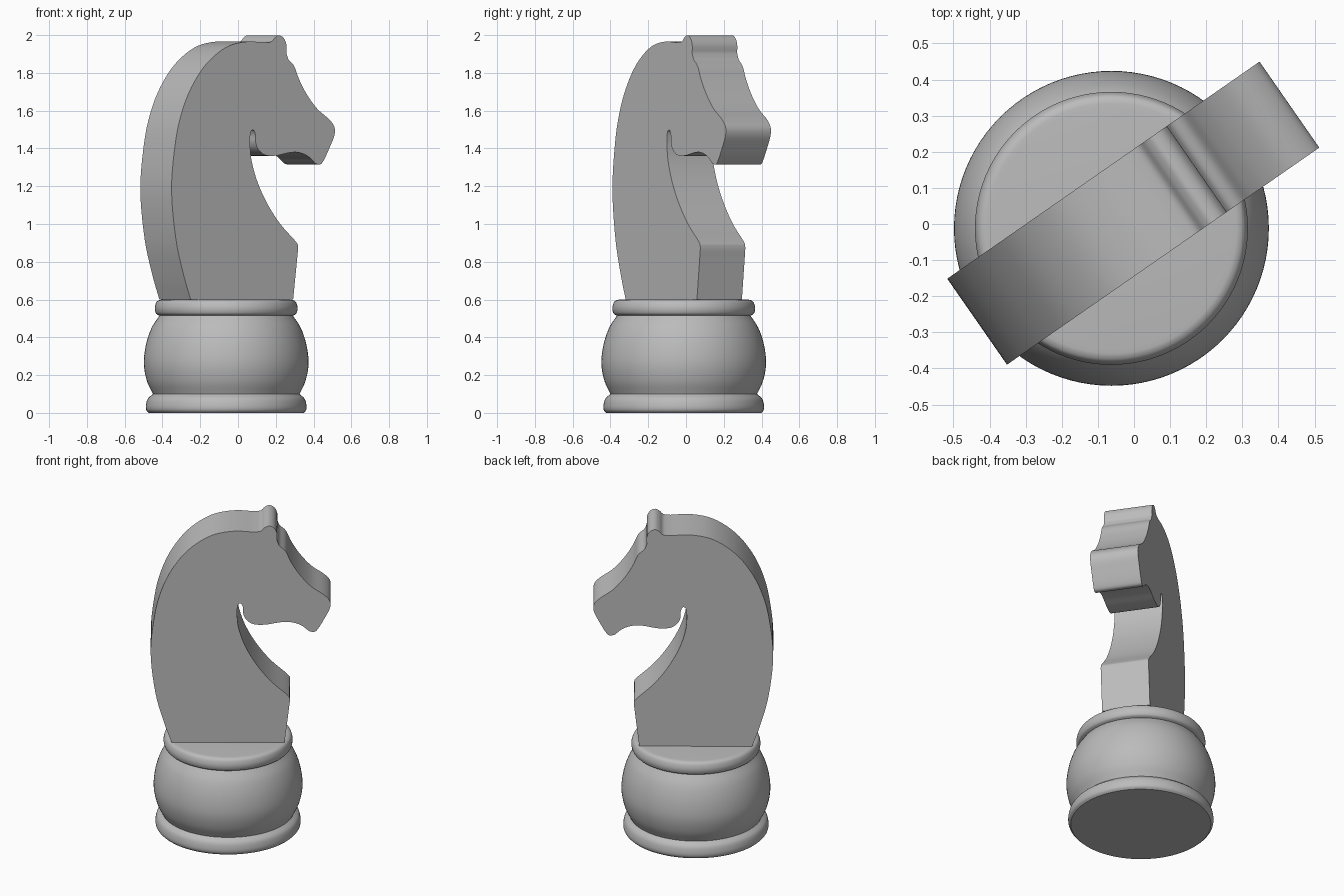
import bpy, bmesh, math
from mathutils import Vector, Matrix

cube = bpy.data.objects.get("Cube")
if cube:
    bpy.data.objects.remove(cube, do_unlink=True)

CENTRE = Vector((-0.0625, -0.012, 0))
TURN = math.radians(34.8)
THICK = 0.29

grey = bpy.data.materials.new("plain grey")
grey.use_nodes = True
colour = (0.5, 0.5, 0.5, 1)
grey.diffuse_color = colour
grey.node_tree.nodes["Principled BSDF"].inputs["Base Color"].default_value = colour


def spline(points, steps=5):
    """Catmull-Rom curve through the points."""
    p = [Vector(q) for q in points]
    p = [2 * p[0] - p[1]] + p + [2 * p[-1] - p[-2]]
    out = []
    for a, b, c, d in zip(p, p[1:], p[2:], p[3:]):
        for i in range(steps):
            t = i / steps
            out.append(0.5 * (2 * b + (c - a) * t + (2 * a - 5 * b + 4 * c - d) * t ** 2
                              + (3 * b - a - 3 * c + d) * t ** 3))
    return out + [p[-2]]


def finish(name, bm):
    bmesh.ops.recalc_face_normals(bm, faces=bm.faces)
    mesh = bpy.data.meshes.new(name)
    bm.to_mesh(mesh)
    bm.free()
    mesh.materials.append(grey)
    ob = bpy.data.objects.new(name, mesh)
    bpy.context.collection.objects.link(ob)
    ob.location = CENTRE
    bpy.ops.object.select_all(action="DESELECT")
    ob.select_set(True)
    bpy.context.view_layer.objects.active = ob
    bpy.ops.object.shade_smooth_by_angle(angle=math.radians(32))
    return ob


def lathe(name, curve, sides=96):
    """Turned part: the curve of (radius, height), capped at both ends."""
    bm = bmesh.new()
    rings = []
    for r, z in spline(curve):
        rings.append([bm.verts.new((r * math.cos(a), r * math.sin(a), z))
                      for a in (math.tau * i / sides for i in range(sides))])
    for low, high in zip(rings, rings[1:]):
        for i in range(sides):
            j = (i + 1) % sides
            bm.faces.new((low[i], low[j], high[j], high[i]))
    bm.faces.new(rings[0])
    bm.faces.new(rings[-1])
    return finish(name, bm)


# Turned base
lathe("foot_ring", [(0.41, 0), (0.423, 0.015), (0.425, 0.04), (0.415, 0.075), (0.388, 0.1)])
lathe("base_body", [(0.388, 0.1), (0.42, 0.17), (0.436, 0.26), (0.425, 0.36),
                    (0.395, 0.45), (0.352, 0.517)])
lathe("collar_ring", [(0.355, 0.515), (0.372, 0.527), (0.378, 0.555), (0.37, 0.585),
                      (0.355, 0.597), (0.335, 0.6)])

# Horse head outline, in smooth runs: (along, height)
neck_back = [(-0.33, 0.6), (-0.375, 0.73), (-0.425, 0.92), (-0.453, 1.18), (-0.43, 1.42),
             (-0.391, 1.58), (-0.327, 1.72), (-0.231, 1.845), (-0.102, 1.935),
             (0.03, 1.965), (0.15, 1.96)]
ear = [(0.15, 1.96), (0.19, 1.965), (0.215, 1.988), (0.24, 1.999), (0.27, 1.985),
       (0.287, 1.95), (0.287, 1.905)]
face = [(0.287, 1.905), (0.302, 1.87), (0.338, 1.835), (0.37, 1.765), (0.42, 1.685),
        (0.486, 1.61), (0.562, 1.555), (0.596, 1.515), (0.597, 1.47), (0.569, 1.41),
        (0.53, 1.34), (0.505, 1.315), (0.475, 1.32)]
jaw = [(0.475, 1.32), (0.428, 1.358), (0.37, 1.378), (0.31, 1.378), (0.22, 1.362),
       (0.15, 1.365), (0.108, 1.393), (0.09, 1.43), (0.088, 1.472), (0.075, 1.498),
       (0.057, 1.485), (0.052, 1.43)]
chest = [(0.052, 1.43), (0.062, 1.34), (0.1, 1.225), (0.165, 1.107), (0.248, 1.0),
         (0.345, 0.91), (0.362, 0.88), (0.357, 0.82)]

outline = []
for run in (neck_back, ear, face, jaw, chest):
    outline += spline(run)[:-1]
outline += [Vector(chest[-1]), Vector((0.331, 0.6))]

bm = bmesh.new()
side = bm.faces.new([bm.verts.new((u, -THICK / 2, z)) for u, z in outline])
grown = bmesh.ops.extrude_face_region(bm, geom=[side], use_keep_orig=True)
bmesh.ops.translate(bm, vec=(0, THICK, 0),
                    verts=[g for g in grown["geom"] if isinstance(g, bmesh.types.BMVert)])
bmesh.ops.transform(bm, matrix=Matrix.Rotation(TURN, 4, "Z"), verts=bm.verts)
finish("horse_head", bm)
